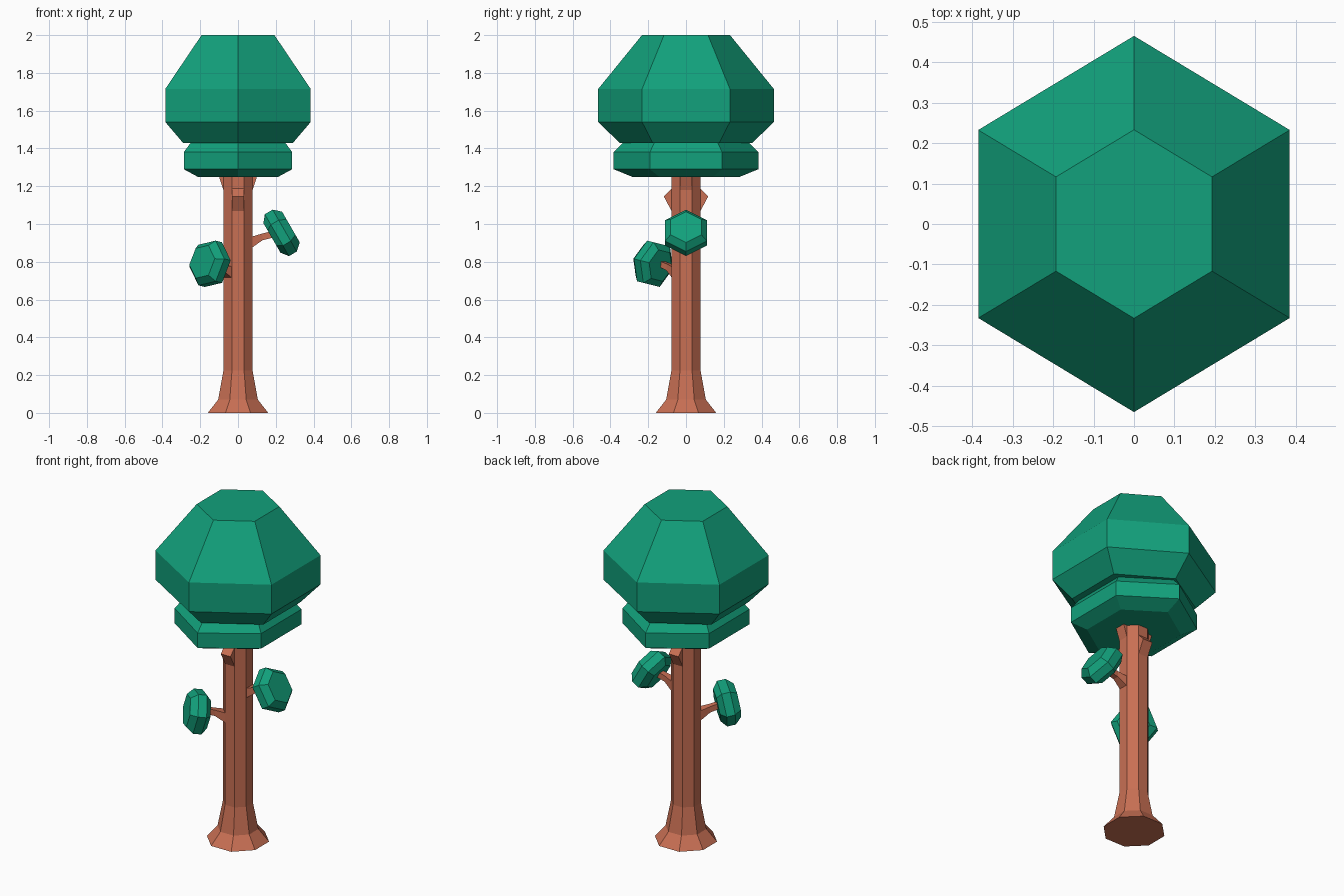
import bpy, bmesh
from math import cos, sin, pi, radians
from mathutils import Matrix, Vector

cube = bpy.data.objects.get("Cube")
if cube:
    bpy.data.objects.remove(cube, do_unlink=True)


def material(name, rgb):
    m = bpy.data.materials.new(name)
    m.use_nodes = True
    m.diffuse_color = (*rgb, 1)
    m.node_tree.nodes["Principled BSDF"].inputs["Base Color"].default_value = (*rgb, 1)
    return m


leaf = material("leaf_green", (0.006, 0.355, 0.2))
bark = material("bark_brown", (0.58, 0.16, 0.088))


def finish(name, bm, mat, matrix):
    bm.transform(matrix)
    bmesh.ops.recalc_face_normals(bm, faces=bm.faces)
    mesh = bpy.data.meshes.new(name)
    bm.to_mesh(mesh)
    bm.free()
    mesh.materials.append(mat)
    obj = bpy.data.objects.new(name, mesh)
    bpy.context.collection.objects.link(obj)


def loft(name, mat, sides, phase, profile, matrix=Matrix(), squash=1):
    """Stack of polygon rings; profile rows are height, radius, optional x shift."""
    bm = bmesh.new()
    rings = []
    for h, r, *shift in profile:
        dx = shift[0] if shift else 0
        angles = [phase + 2 * pi * i / sides for i in range(sides)]
        rings.append([bm.verts.new((r * squash * cos(a) + dx, r * sin(a), h)) for a in angles])
    for low, high in zip(rings, rings[1:]):
        for i in range(sides):
            j = (i + 1) % sides
            bm.faces.new((low[i], low[j], high[j], high[i]))
    bm.faces.new(rings[0])
    bm.faces.new(rings[-1])
    finish(name, bm, mat, matrix)


def wedge(name, outline, angle, half=0.032):
    """Outline in radius and height, given width and turned round the trunk."""
    bm = bmesh.new()
    a, b = [[bm.verts.new((r, s, z)) for r, z in outline] for s in (-half, half)]
    bm.faces.new(a)
    bm.faces.new(b)
    for i in range(len(a)):
        j = (i + 1) % len(a)
        bm.faces.new((a[i], a[j], b[j], b[i]))
    finish(name, bm, bark, Matrix.Rotation(angle, 4, "Z"))


def frame(location, azimuth, elevation):
    """Local z points outward along the given direction, local x points down."""
    return (Matrix.Translation(location) @ Matrix.Rotation(radians(azimuth), 4, "Z")
            @ Matrix.Rotation(radians(90 - elevation), 4, "Y"))


# Trunk with flared root
k = 1 / cos(pi / 8)
loft("trunk", bark, 8, pi / 8,
     [(0, 0.16 * k), (0.07, 0.105 * k), (0.225, 0.077 * k), (1.3, 0.077 * k)])

# Crown tiers
loft("lower_crown", leaf, 6, pi / 2,
     [(1.25, 0.285), (1.29, 0.383), (1.38, 0.383), (1.435, 0.33)], squash=0.865)
loft("upper_crown", leaf, 6, pi / 2,
     [(1.43, 0.352), (1.54, 0.465), (1.715, 0.465), (2.0, 0.233)], squash=0.956)

# Branch stubs below the crown
for side, turn in (("left", 0), ("right", pi)):
    wedge(side + "_stub", [(0.06, 1.18), (0.077, 1.18), (0.105, 1.265), (0.06, 1.3)], turn)
for side, turn in (("back", pi / 2), ("front", -pi / 2)):
    wedge(side + "_stub", [(0.06, 1.07), (0.077, 1.07), (0.117, 1.145), (0.077, 1.187), (0.06, 1.187)], turn)

# Side branches, tapering and rising; local x points down
loft("left_branch", bark, 4, pi / 4, [(0.06, 0.046), (0.13, 0.025, -0.035), (0.21, 0.025, -0.055)],
     frame((0, 0, 0.897), 0, 0))
loft("front_branch", bark, 4, pi / 4, [(0.06, 0.046), (0.13, 0.025, -0.035), (0.21, 0.022, -0.06)],
     frame((0, 0, 0.737), 225, 0))

# Leaf clusters at the branch ends
cluster = [(-0.058, 0.09), (-0.028, 0.128), (0.02, 0.128), (0.058, 0.094)]
loft("left_cluster", leaf, 6, 0, cluster, frame((0.23, 0, 0.955), 0, 30))
loft("front_cluster", leaf, 6, radians(-20), cluster, frame((-0.15, -0.175, 0.79), 225, 10))
